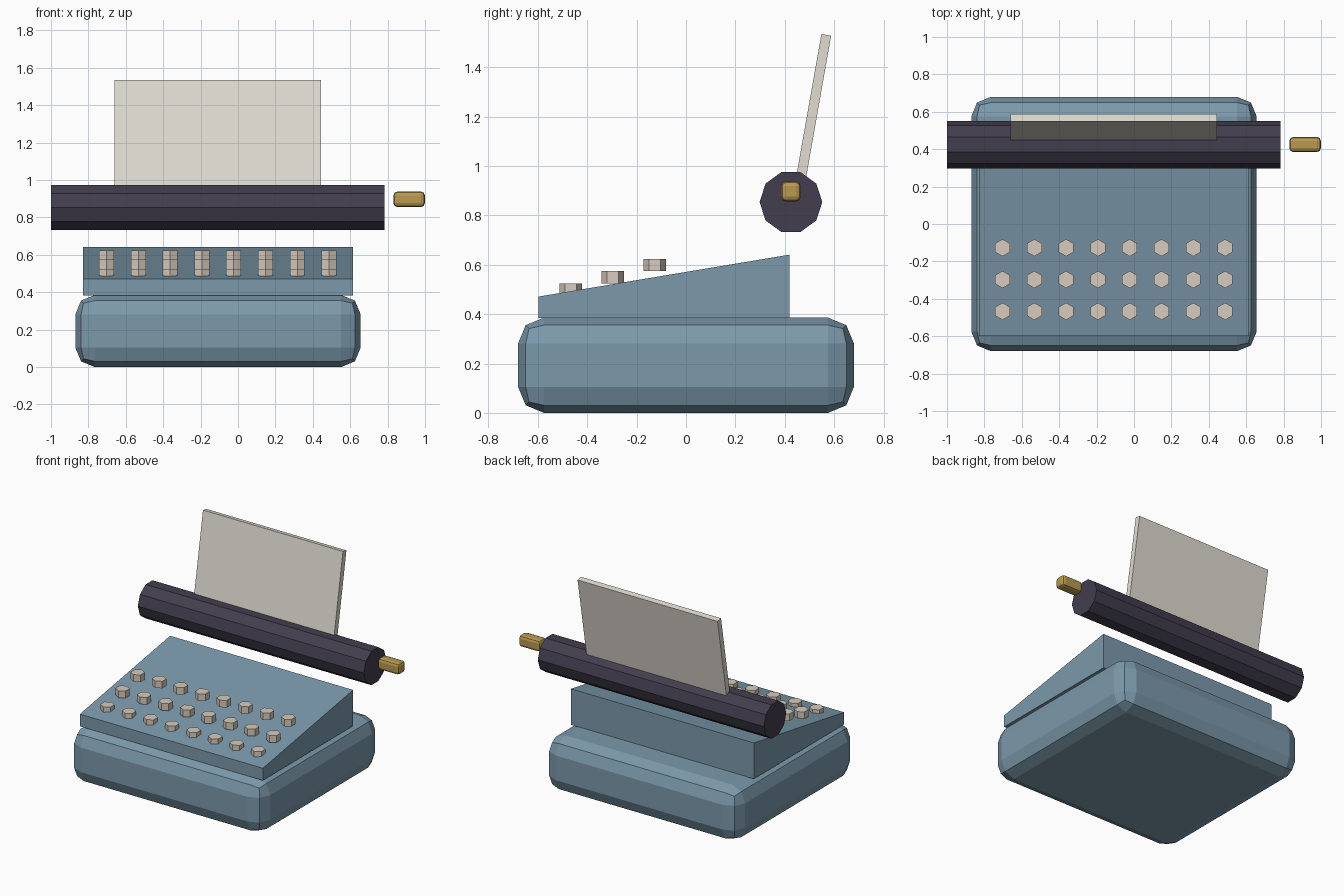
import bpy, bmesh, math
from mathutils import Matrix, Vector

if "Cube" in bpy.data.objects:
    bpy.data.objects.remove(bpy.data.objects["Cube"])


def material(name, rgb):
    m = bpy.data.materials.new(name)
    m.diffuse_color = (*rgb, 1)
    m.use_nodes = True
    m.node_tree.nodes["Principled BSDF"].inputs["Base Color"].default_value = m.diffuse_color
    return m


BLUE = material("blue_enamel", (0.20, 0.32, 0.41))
DARK = material("dark_rubber", (0.055, 0.047, 0.075))
CREAM = material("cream_key", (0.68, 0.60, 0.51))
PAPER = material("paper_white", (0.75, 0.72, 0.65))
BRASS = material("brass", (0.48, 0.32, 0.08))


def add_object(name, bm, mat):
    bmesh.ops.recalc_face_normals(bm, faces=bm.faces)
    mesh = bpy.data.meshes.new(name)
    bm.to_mesh(mesh)
    bm.free()
    mesh.materials.append(mat)
    obj = bpy.data.objects.new(name, mesh)
    bpy.context.collection.objects.link(obj)
    return obj


def box(name, center, size, mat, bevel=0.0, tilt_x=0.0):
    bm = bmesh.new()
    bmesh.ops.create_cube(bm, size=1, matrix=Matrix.Diagonal((*size, 1)))
    obj = add_object(name, bm, mat)
    obj.location = center
    obj.rotation_euler.x = tilt_x
    if bevel:
        mod = obj.modifiers.new("Bevel", "BEVEL")
        mod.width, mod.segments = bevel, 2
    return obj


def prism(name, sides, radius, depth, center, rotation, mat):
    bm = bmesh.new()
    bmesh.ops.create_cone(bm, cap_ends=True, segments=sides, radius1=radius,
                          radius2=radius, depth=depth, matrix=rotation)
    obj = add_object(name, bm, mat)
    obj.location = center
    return obj


# Rounded base
box("base", (-0.107, 0, 0.193), (1.526, 1.36, 0.386), BLUE, bevel=0.105)

# Sloped keyboard housing: side profile extruded along x
bm = bmesh.new()
profile = [(-0.598, 0.384), (0.42, 0.384), (0.42, 0.641), (-0.598, 0.471)]
side = bm.faces.new([bm.verts.new((-0.83, y, z)) for y, z in profile])
ext = bmesh.ops.extrude_face_region(bm, geom=[side])
moved = [v for v in ext["geom"] if isinstance(v, bmesh.types.BMVert)]
bmesh.ops.translate(bm, verts=moved, vec=Vector((1.445, 0, 0)))
add_object("keyboard_housing", bm, BLUE)

# Three stepped rows of eight hexagonal keys, points facing front and back
for row in range(3):
    for col in range(8):
        prism(f"key_{row + 1}_{col + 1}", 6, 0.046, 0.05,
              (-0.703 + 0.17 * col, -0.467 + 0.17 * row, 0.499 + 0.05 * row),
              Matrix.Identity(4), CREAM)

# Ten-sided platen roller along x, corners at front and back
prism("platen", 10, 0.127, 1.784, (-0.108, 0.425, 0.854),
      Matrix.Rotation(math.pi / 2, 4, 'Y'), DARK)

# Platen knob
box("platen_knob", (0.915, 0.425, 0.897), (0.168, 0.08, 0.082), BRASS, bevel=0.02)

# Paper sheet leaning back out of the platen
tilt = math.radians(-10)
length = 0.64
axis = Vector((0, math.sin(-tilt), math.cos(tilt)))
box("paper", Vector((-0.108, 0.568, 1.531)) - axis * length / 2,
    (1.105, 0.04, length), PAPER, tilt_x=tilt)
